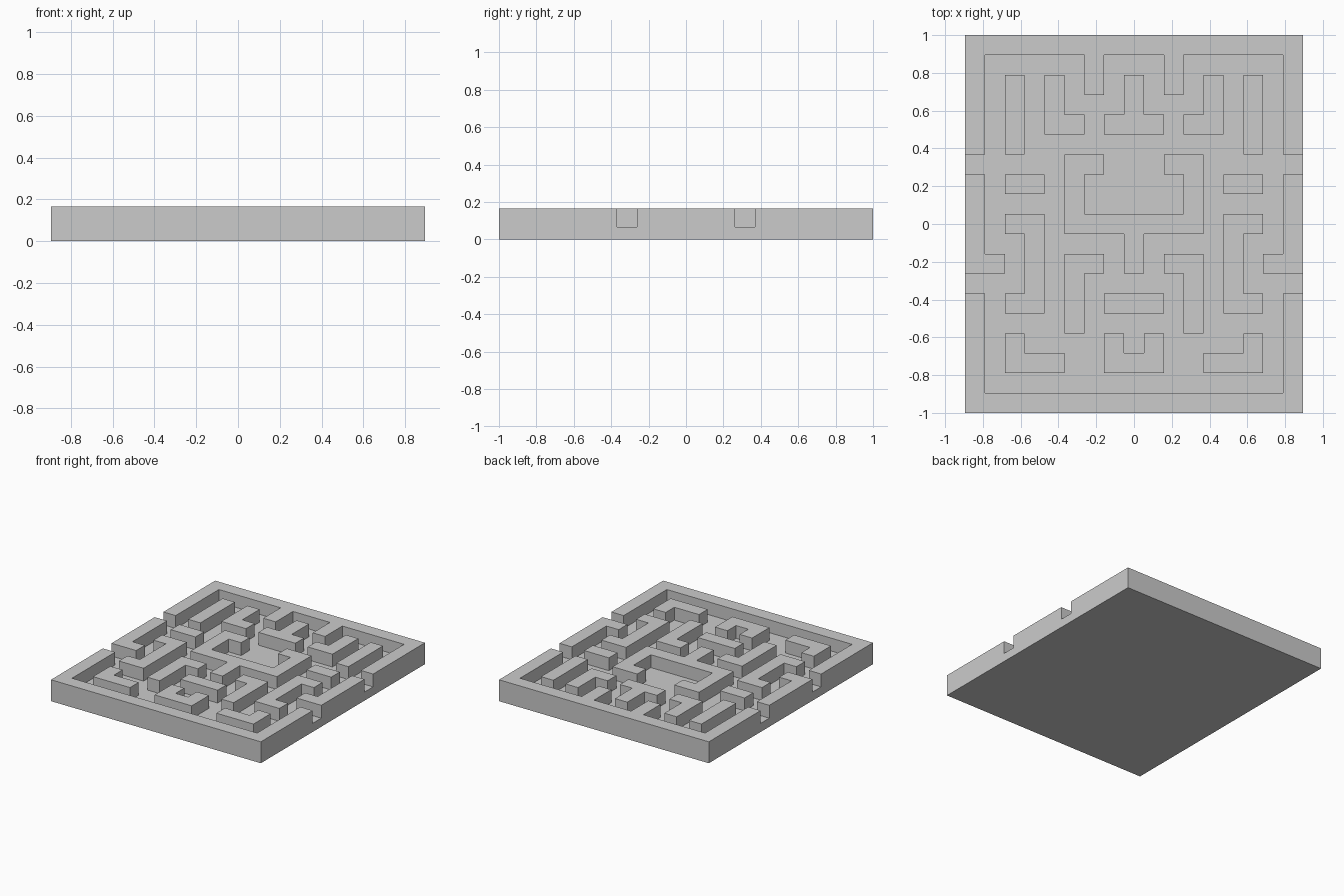
import bpy, bmesh

if "Cube" in bpy.data.objects:
    bpy.data.objects.remove(bpy.data.objects["Cube"])

CELL = 2 / 19            # maze grid: 17 columns x 19 rows
COLS, ROWS = 17, 19
FLOOR, TOP = 0.066, 0.165


def block(name, rects, z0, z1, mirror=False):
    """Solid from grid rectangles (column, row from the back, width, depth)."""
    cells = {(c, r) for c0, r0, w, d in rects
             for c in range(c0, c0 + w) for r in range(r0, r0 + d)}
    if mirror:
        cells = {(COLS - 1 - c, r) for c, r in cells}
    bm = bmesh.new()
    for c, r in sorted(cells):
        x = (c - COLS / 2) * CELL
        y = (ROWS / 2 - r) * CELL
        corners = [(x, y - CELL), (x + CELL, y - CELL), (x + CELL, y), (x, y)]
        bm.faces.new([bm.verts.new((px, py, z0)) for px, py in corners])
    bmesh.ops.remove_doubles(bm, verts=bm.verts[:], dist=1e-4)
    # merge the cells into one outline, then raise it
    bmesh.ops.dissolve_limit(bm, angle_limit=0.01, verts=bm.verts[:], edges=bm.edges[:])
    base = bm.faces[:]
    copy = bmesh.ops.extrude_face_region(bm, geom=base, use_keep_orig=True)
    for v in [g for g in copy["geom"] if isinstance(g, bmesh.types.BMVert)]:
        v.co.z = z1
    bmesh.ops.recalc_face_normals(bm, faces=bm.faces[:])
    mesh = bpy.data.meshes.new(name)
    bm.to_mesh(mesh)
    bm.free()
    obj = bpy.data.objects.new(name, mesh)
    bpy.context.collection.objects.link(obj)
    return obj


# Floor slab
block("floor", [(0, 0, COLS, ROWS)], 0, FLOOR)

# Outer walls and walls on the centre line
centre = {
    "back_border": [(0, 0, 17, 1), (0, 1, 1, 5), (16, 1, 1, 5), (6, 1, 1, 2), (10, 1, 1, 2)],
    "front_border": [(0, 18, 17, 1), (0, 13, 1, 5), (16, 13, 1, 5)],
    "back_tee": [(8, 2, 1, 3), (7, 4, 3, 1)],
    "centre_pen": [(5, 6, 2, 1), (10, 6, 2, 1), (5, 7, 1, 2), (11, 7, 1, 2),
                   (5, 9, 7, 1), (8, 10, 1, 2)],
    "front_bar": [(7, 13, 3, 1)],
    "front_cup": [(7, 15, 1, 1), (9, 15, 1, 1), (7, 16, 3, 1)],
}
for name, rects in centre.items():
    block(name, rects, FLOOR, TOP)

# Walls repeated on the left and right
sides = {
    "side_border": [(0, 7, 1, 5), (1, 11, 1, 1)],
    "long_bar": [(2, 2, 1, 4)],
    "back_hook": [(4, 2, 1, 3), (5, 4, 1, 1)],
    "short_bar": [(2, 7, 2, 1)],
    "side_bracket": [(2, 9, 2, 1), (3, 10, 1, 3), (2, 13, 2, 1)],
    "front_hook": [(5, 11, 2, 1), (5, 12, 1, 3)],
    "corner_hook": [(2, 15, 1, 1), (2, 16, 3, 1)],
}
for name, rects in sides.items():
    block(name + "_left", rects, FLOOR, TOP)
    block(name + "_right", rects, FLOOR, TOP, mirror=True)
